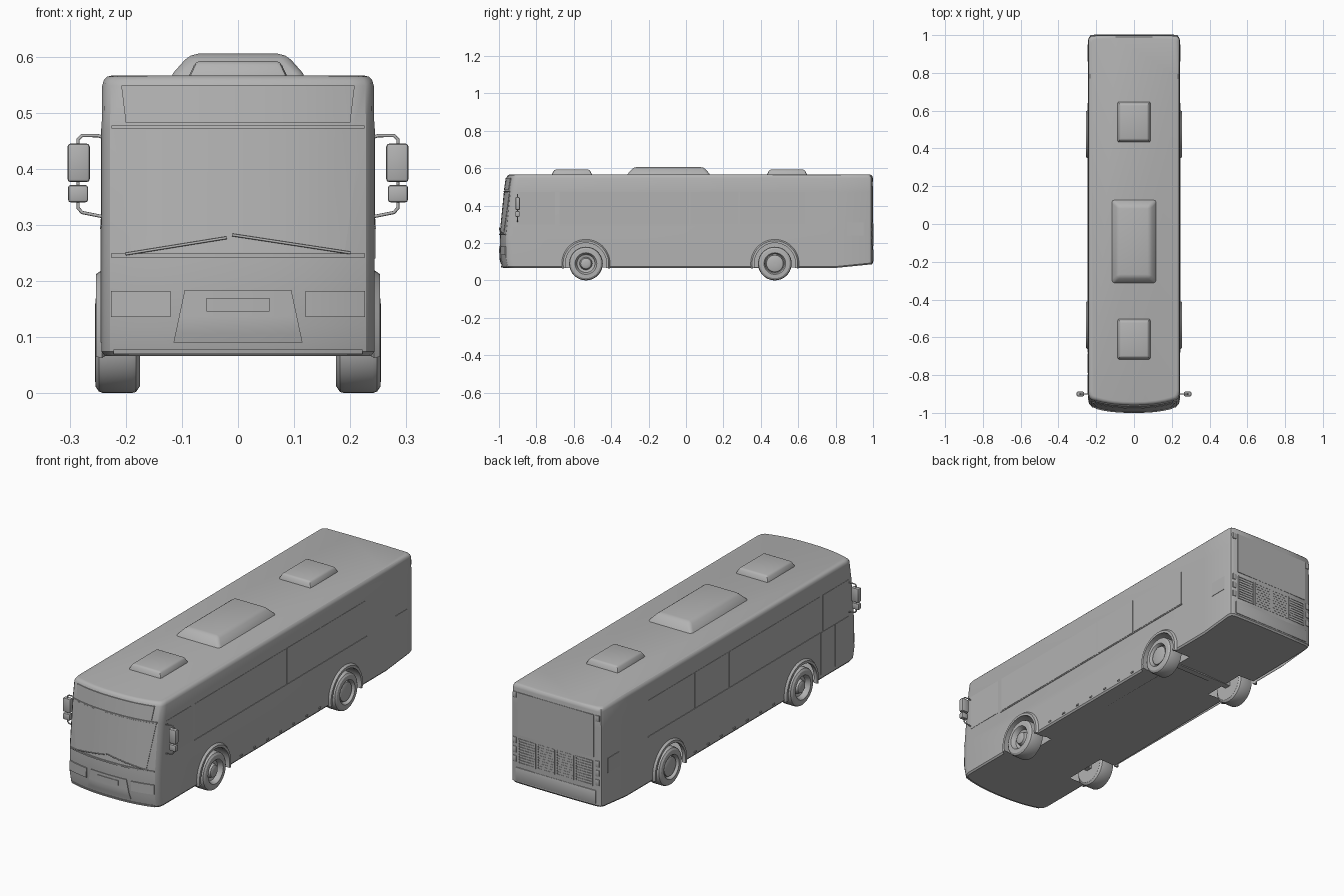
import bpy, bmesh
from math import pi, sin, cos, radians
from mathutils import Vector, Matrix

if "Cube" in bpy.data.objects:
    bpy.data.objects.remove(bpy.data.objects["Cube"], do_unlink=True)

GREY = bpy.data.materials.new("plain grey")
GREY.use_nodes = True
GREY.diffuse_color = (0.45, 0.45, 0.45, 1)
GREY.node_tree.nodes["Principled BSDF"].inputs["Base Color"].default_value = (0.45, 0.45, 0.45, 1)

W = 0.243                     # half width of the body
AXLES = {"front": -0.535, "rear": 0.475}


def finish(name, bm, bevel=0, angle=35):
    bmesh.ops.recalc_face_normals(bm, faces=bm.faces[:])
    mesh = bpy.data.meshes.new(name)
    bm.to_mesh(mesh)
    bm.free()
    ob = bpy.data.objects.new(name, mesh)
    bpy.context.collection.objects.link(ob)
    mesh.materials.append(GREY)
    bpy.ops.object.select_all(action="DESELECT")
    ob.select_set(True)
    bpy.context.view_layer.objects.active = ob
    if bevel:
        mod = ob.modifiers.new("Bevel", "BEVEL")
        mod.width, mod.segments = bevel, 2
        bpy.ops.object.modifier_apply(modifier=mod.name)
    bpy.ops.object.shade_smooth_by_angle(angle=radians(angle))
    return ob


def loft(bm, rings, closed=True, caps=True):
    """Bridge a list of equal point rings."""
    rows = [[bm.verts.new(p) for p in ring] for ring in rings]
    n = len(rows[0])
    for a, b in zip(rows, rows[1:]):
        for i in range(n if closed else n - 1):
            j = (i + 1) % n
            bm.faces.new((a[i], a[j], b[j], b[i]))
    if caps:
        bm.faces.new(rows[0])
        bm.faces.new(rows[-1])
    return rows


def box(name, x, y, z, bevel=0, top_inset=0):
    """Box from (low, high) ranges, optionally tapering to the top."""
    bm = bmesh.new()

    def ring(h, i):
        return [(x[0] + i, y[0] + i, h), (x[1] - i, y[0] + i, h),
                (x[1] - i, y[1] - i, h), (x[0] + i, y[1] - i, h)]
    loft(bm, [ring(z[0], 0), ring(z[1], top_inset)])
    return finish(name, bm, bevel)


def front_y(x, z):
    """Surface of the bowed, raked front."""
    lean = [(0.06, -0.982), (0.12, -0.995), (0.25, -0.994), (0.47, -0.972), (0.57, -0.958)]
    f = lean[-1][1]
    for (z0, y0), (z1, y1) in zip(lean, lean[1:]):
        if z0 <= z <= z1:
            f = y0 + (y1 - y0) * (z - z0) / (z1 - z0)
    return f + 0.032 * (abs(x) / 0.228) ** 2.4


def front_plate(name, low, high, z0, z1, out=0.004, depth=0.008):
    """Plate wrapped on the front; low and high are x ranges at z0 and z1."""
    bm = bmesh.new()
    rings = []
    for k in range(7):
        t = k / 6
        z = z0 + (z1 - z0) * t
        a, b = [p + (q - p) * t for p, q in zip(low, high)]
        xs = [a + (b - a) * i / 12 for i in range(13)]
        rings.append([(x, front_y(x, z) - out, z) for x in xs]
                     + [(x, front_y(x, z) - out + depth, z) for x in reversed(xs)])
    loft(bm, rings)
    return finish(name, bm)


def tube(name, points, radius):
    curve = bpy.data.curves.new(name, "CURVE")
    curve.dimensions = "3D"
    curve.bevel_depth, curve.bevel_resolution = radius, 2
    curve.use_fill_caps = True
    s = curve.splines.new("POLY")
    s.points.add(len(points) - 1)
    for p, co in zip(s.points, points):
        p.co = (*co, 1)
    curve.materials.append(GREY)
    ob = bpy.data.objects.new(name, curve)
    bpy.context.collection.objects.link(ob)
    return ob


def lathe(name, profile, y, z, side, seg=36):
    """Turn (x, radius) pairs around an axle."""
    bm = bmesh.new()
    loft(bm, [[(side * x, y + r * cos(2 * pi * i / seg), z + r * sin(2 * pi * i / seg))
               for i in range(seg)] for x, r in profile])
    return finish(name, bm, angle=30)


# Body shell
def plan(z, inset):
    half = [(x, front_y(x, z)) for x in (0.06, 0.12, 0.17, 0.205, 0.228)]
    half += [(0.238, front_y(0.228, z) + 0.012), (W, front_y(0.228, z) + 0.035),
             (W, 0.8), (W, 0.975), (0.238, 0.99), (0.225, 0.997), (0.1, 1.0)]
    pts = [(0, front_y(0, z))] + half + [(-x, y) for x, y in reversed(half)]
    ring = []
    for x, y in pts:
        rise = 0.02 * max(0, (y - 0.8) / 0.2) if z < 0.1 else 0
        ring.append((x * (1 - inset / W), y * (1 - inset), z + rise))
    return ring


bm = bmesh.new()
levels = [(0.066, 0.006), (0.074, 0), (0.12, 0), (0.25, 0), (0.47, 0),
          (0.548, 0.001), (0.558, 0.004), (0.564, 0.01), (0.566, 0.018)]
loft(bm, [plan(z, i) for z, i in levels])
body = finish("body", bm)

# Wheel wells
for side in (1, -1):
    for y in AXLES.values():
        cutter = lathe("well_cutter", [(0.15, 0.112), (0.3, 0.112)], y, 0.09, side)
        cutter.hide_render = True
        mod = body.modifiers.new("Well", "BOOLEAN")
        mod.operation, mod.object = "DIFFERENCE", cutter
        bpy.context.view_layer.objects.active = body
        bpy.ops.object.modifier_apply(modifier=mod.name)
        bpy.data.objects.remove(cutter, do_unlink=True)
bpy.ops.object.select_all(action="DESELECT")
body.select_set(True)
bpy.ops.object.shade_smooth_by_angle(angle=radians(30))

# Wheels and arch trims
tyre = [(0.175, 0.05), (0.175, 0.078), (0.182, 0.088), (0.19, 0.09), (0.24, 0.09),
        (0.248, 0.087), (0.254, 0.078), (0.255, 0.058), (0.25, 0.054)]
hubs = {"front": [(0.232, 0.048), (0.228, 0.034), (0.246, 0.028), (0.25, 0.02), (0.25, 0.004)],
        "rear": [(0.236, 0.051), (0.236, 0.047), (0.247, 0.045), (0.25, 0.038), (0.25, 0.004)]}
for side, word in ((1, "left"), (-1, "right")):
    for place, y in AXLES.items():
        lathe(f"{place}_{word}_wheel", tyre + hubs[place], y, 0.09, side)
        bm = bmesh.new()
        rings = []
        for i in range(25):
            a = radians(-12 + 204 * i / 24)
            rings.append([(side * x, y + r * cos(a), 0.09 + r * sin(a))
                          for x, r in ((0.235, 0.11), (0.253, 0.11), (0.253, 0.122), (0.242, 0.13))])
        loft(bm, rings)
        finish(f"{place}_{word}_arch_trim", bm)
    box(f"{place}_{word}_axle_end", sorted((0, side * 0.18)), (-0.55, -0.52), (0.075, 0.105))
    box(f"rear_{word}_axle_end", sorted((0, side * 0.18)), (0.46, 0.49), (0.075, 0.105))

# Side glazing, doors and skirt seams
for side, word in ((1, "left"), (-1, "right")):
    def panel(name, y, z, out=0.002):
        return box(f"{word}_{name}", sorted((side * (W - 0.004), side * (W + out))), y, z)
    for a, b in ((-0.675, 0.017), (0.025, 0.282), (0.289, 0.635)):
        panel("side_window", (a, b), (0.3, 0.472), 0.0015)
    panel("sill_strip", (-0.68, 0.64), (0.293, 0.297), 0.0025)
    panel("cab_window", (-0.9, -0.7), (0.3, 0.472), 0.0015)
    panel("rear_vent", (0.86, 0.95), (0.24, 0.31), 0.002)
    for k in range(7):
        panel("marker_light", (-0.33 + k * 0.1, -0.315 + k * 0.1), (0.083, 0.09), 0.004)
for a in (-0.9, -0.79):
    box("right_door_leaf", (-W - 0.002, -W + 0.004), (a, a + 0.104), (0.09, 0.295))

# Front panels
front_plate("windscreen", (-0.19, 0.19), (-0.222, 0.222), 0.252, 0.47, 0.002)
front_plate("destination_panel", (-0.2, 0.2), (-0.208, 0.208), 0.482, 0.548, 0.003)
front_plate("brow_seam", (-0.225, 0.225), (-0.225, 0.225), 0.472, 0.477, 0.005)
front_plate("bumper_top_edge", (-0.226, 0.226), (-0.226, 0.226), 0.242, 0.249, 0.005)
front_plate("centre_grille", (-0.115, 0.115), (-0.095, 0.095), 0.09, 0.184, 0.003)
front_plate("number_plate", (-0.056, 0.056), (-0.056, 0.056), 0.146, 0.17, 0.006)
front_plate("lower_lip", (-0.222, 0.222), (-0.222, 0.222), 0.07, 0.078, 0.004)
for s in (1, -1):
    front_plate("headlight", sorted((s * 0.12, s * 0.226)), sorted((s * 0.12, s * 0.226)), 0.136, 0.182, 0.005)
for a, b in (((-0.2, 0.248), (-0.02, 0.277)), ((0.2, 0.25), (-0.01, 0.282))):
    pts = []
    for k in range(7):
        x, z = [p + (q - p) * k / 6 for p, q in zip(a, b)]
        pts.append((x, front_y(x, z) - 0.006, z))
    tube("wiper", pts, 0.0025)

# Mirrors
for s, word in ((1, "left"), (-1, "right")):
    y = -0.9
    tube(f"{word}_mirror_arm", [(s * x, y, z) for x, z in (
        (0.238, 0.455), (0.25, 0.459), (0.278, 0.459), (0.285, 0.452),
        (0.285, 0.33), (0.278, 0.322), (0.238, 0.314))], 0.003)
    box(f"{word}_main_mirror", sorted((s * 0.264, s * 0.304)), (y - 0.012, y + 0.012), (0.376, 0.445), 0.006)
    box(f"{word}_lower_mirror", sorted((s * 0.267, s * 0.303)), (y - 0.012, y + 0.01), (0.34, 0.371), 0.005)

# Roof units
box("middle_roof_unit", (-0.125, 0.125), (-0.32, 0.135), (0.56, 0.605), 0.014, 0.04)
box("front_roof_hatch", (-0.09, 0.09), (-0.72, -0.5), (0.56, 0.592), 0.008, 0.015)
box("rear_roof_hatch", (-0.09, 0.09), (0.43, 0.65), (0.56, 0.592), 0.008, 0.015)

# Rear window, slatted engine grilles and lamps
box("rear_window", (-0.205, 0.205), (0.99, 1.001), (0.325, 0.53))
box("rear_bumper", (-0.215, 0.215), (0.985, 1.002), (0.1, 0.165), 0.003)
for k in range(4):
    x = -0.2 + k * 0.102
    for a, b in ((x, x + 0.005), (x + 0.089, x + 0.094)):
        box("grille_post", (a, b), (0.99, 1.002), (0.185, 0.305))
    for i in range(10):
        z = 0.185 + i * 0.0128
        box("grille_slat", (x, x + 0.094), (0.99, 1.001), (z, z + 0.006))
for s in (1, -1):
    for z in (0.19, 0.235, 0.28, 0.5):
        box("rear_lamp", sorted((s * 0.212, s * 0.232)), (0.985, 1.0), (z, z + 0.03), 0.003)
